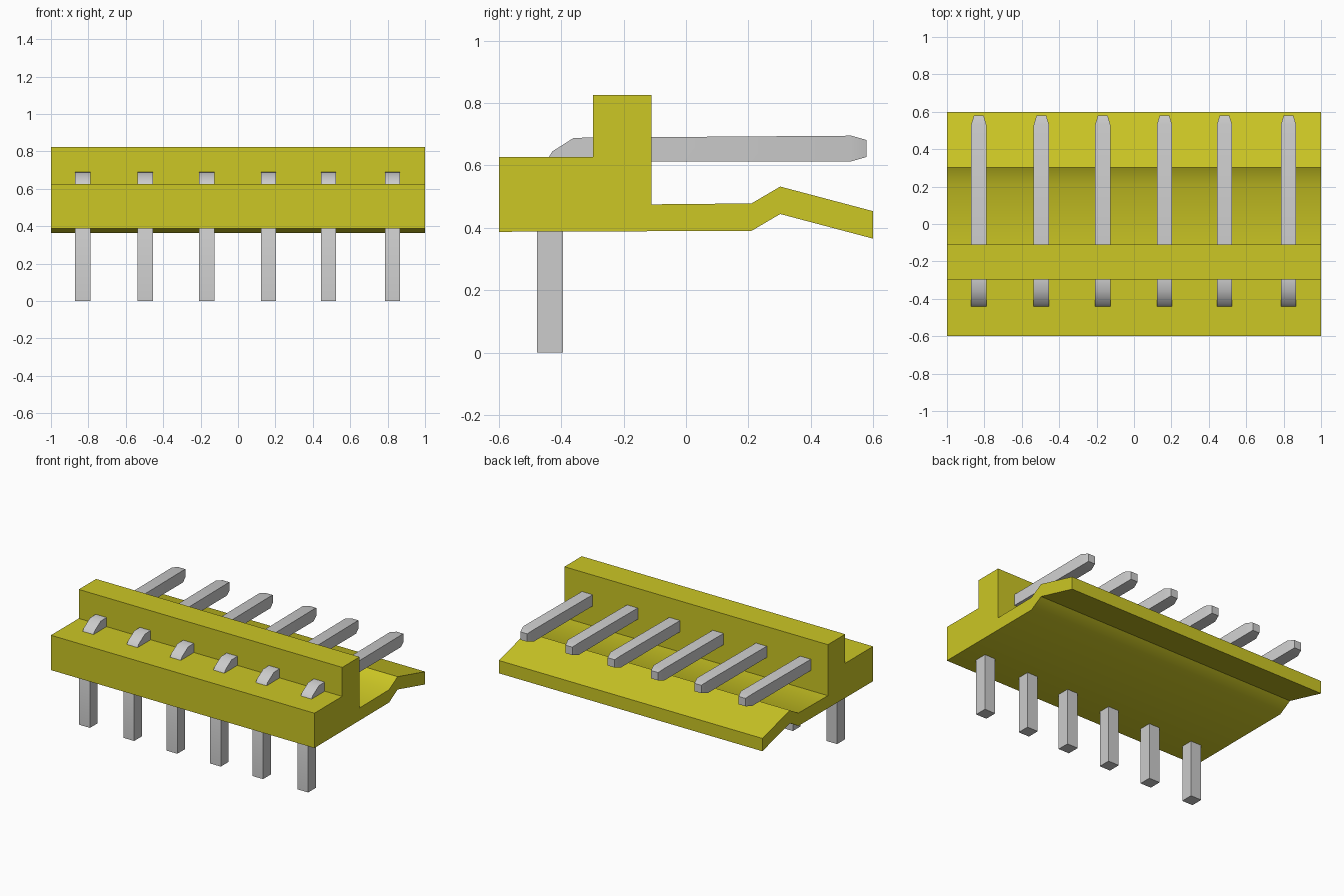
import bpy, bmesh, math
from mathutils import Vector

if "Cube" in bpy.data.objects:
    bpy.data.objects.remove(bpy.data.objects["Cube"], do_unlink=True)


def material(name, rgb):
    m = bpy.data.materials.new(name)
    m.use_nodes = True
    m.diffuse_color = (*rgb, 1)
    m.node_tree.nodes["Principled BSDF"].inputs["Base Color"].default_value = (*rgb, 1)
    return m


yellow = material("yellow plastic", (0.604, 0.57, 0.018))
grey = material("grey metal", (0.604, 0.604, 0.604))


def extruded_profile(points, half_width):
    """Side outline (y, z) extruded across x."""
    bm = bmesh.new()
    face = bm.faces.new([bm.verts.new((-half_width, y, z)) for y, z in points])
    new = bmesh.ops.extrude_face_region(bm, geom=[face])["geom"]
    bmesh.ops.translate(bm, vec=(2 * half_width, 0, 0),
                        verts=[v for v in new if isinstance(v, bmesh.types.BMVert)])
    bmesh.ops.recalc_face_normals(bm, faces=bm.faces)
    return bm


def finish(bm, name, mat):
    bmesh.ops.recalc_face_normals(bm, faces=bm.faces)
    mesh = bpy.data.meshes.new(name)
    bm.to_mesh(mesh)
    bm.free()
    mesh.materials.append(mat)
    obj = bpy.data.objects.new(name, mesh)
    bpy.context.collection.objects.link(obj)
    bpy.ops.object.select_all(action="DESELECT")
    obj.select_set(True)
    bpy.context.view_layer.objects.active = obj
    bpy.ops.object.shade_smooth_by_angle(angle=math.radians(35))
    return obj


# Housing: base block, upright wall and bent locking ramp
housing = [(-0.60, 0.387), (0.21, 0.39), (0.302, 0.444), (0.60, 0.365),
           (0.60, 0.453), (0.302, 0.532), (0.21, 0.478), (-0.11, 0.475),
           (-0.11, 0.825), (-0.298, 0.825), (-0.298, 0.626), (-0.60, 0.626)]
finish(extruded_profile(housing, 1.0), "housing", yellow)

# Right-angle pin: vertical leg, rounded bend, horizontal arm
pin = [(-0.478, 0), (-0.394, 0), (-0.394, 0.57), (-0.36, 0.613), (0.53, 0.613),
       (0.53, 0.695), (-0.30, 0.689), (-0.36, 0.688), (-0.428, 0.645),
       (-0.44, 0.626), (-0.478, 0.56)]
bm = extruded_profile(pin, 0.041)

# Tapered tip on the arm
end = max(bm.faces, key=lambda f: f.calc_center_median().y)
tip = bmesh.ops.extrude_discrete_faces(bm, faces=[end])["faces"][0]
centre = tip.calc_center_median()
for v in tip.verts:
    d = v.co - centre
    v.co = centre + Vector((d.x * 0.64, 0.049, d.z * 0.66))
first = finish(bm, "pin_1", grey)

# Row of six pins
for i, x in enumerate((-0.83, -0.495, -0.167, 0.163, 0.484, 0.826)):
    obj = first
    if i:
        obj = bpy.data.objects.new(f"pin_{i + 1}", first.data)
        bpy.context.collection.objects.link(obj)
    obj.location.x = x
